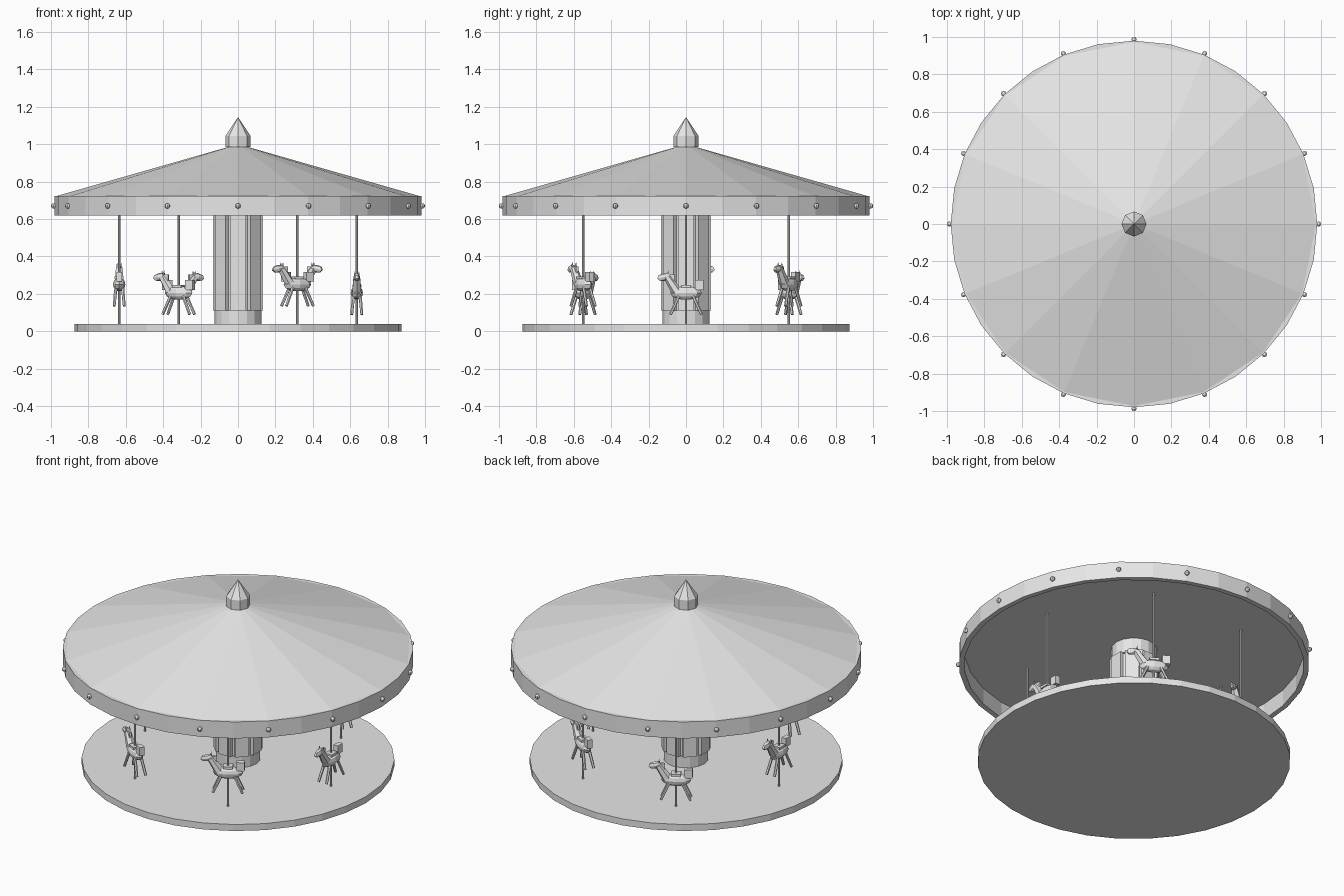
import bpy, bmesh
from math import cos, sin, pi, tau
from mathutils import Vector, Matrix

cube = bpy.data.objects.get("Cube")
if cube:
    bpy.data.objects.remove(cube, do_unlink=True)

# Single flat colour
grey = bpy.data.materials.new("plain light grey")
grey.use_nodes = True
grey.diffuse_color = (0.8, 0.8, 0.8, 1)
grey.node_tree.nodes["Principled BSDF"].inputs["Base Color"].default_value = (0.8, 0.8, 0.8, 1)


def finish(name, bm):
    bmesh.ops.recalc_face_normals(bm, faces=bm.faces)
    mesh = bpy.data.meshes.new(name)
    bm.to_mesh(mesh)
    bm.free()
    mesh.materials.append(grey)
    obj = bpy.data.objects.new(name, mesh)
    bpy.context.collection.objects.link(obj)
    return obj


def rod(bm, a, b, r1, r2, sides):
    """Tapered cylinder from point a to point b."""
    a, b = Vector(a), Vector(b)
    axis = b - a
    turn = axis.to_track_quat('Z', 'Y').to_matrix().to_4x4()
    bmesh.ops.create_cone(bm, cap_ends=True, segments=sides, radius1=r1, radius2=r2,
                          depth=axis.length, matrix=Matrix.Translation((a + b) / 2) @ turn)


def box(bm, centre, size, turn=Matrix()):
    bmesh.ops.create_cube(bm, size=1, matrix=turn @ Matrix.Translation(centre)
                          @ Matrix.Diagonal((*size, 1)))


def ball(bm, centre, size, tilt=0, sides=8, rings=6):
    bmesh.ops.create_uvsphere(bm, u_segments=sides, v_segments=rings, radius=1,
                              matrix=Matrix.Translation(centre) @ Matrix.Rotation(tilt, 4, 'Y')
                              @ Matrix.Diagonal((*size, 1)))


def upright(name, z0, z1, r1, r2, sides):
    bm = bmesh.new()
    rod(bm, (0, 0, z0), (0, 0, z1), r1, r2, sides)
    return finish(name, bm)


# Platform, centre column and roof
upright("platform", 0, 0.04, 0.875, 0.875, 32)
upright("column_foot", 0.04, 0.11, 0.125, 0.125, 16)
upright("column_core", 0.1, 0.7, 0.115, 0.115, 16)
upright("column_cap", 0.635, 0.72, 0.128, 0.128, 16)
upright("roof", 0.72, 1.0, 0.98, 0.0, 16)
upright("finial_base", 0.985, 1.045, 0.067, 0.067, 8)
upright("finial_tip", 1.045, 1.145, 0.067, 0.0, 8)

# Panels around the column
bm = bmesh.new()
for i in range(8):
    box(bm, (0.123, 0, 0.375), (0.02, 0.08, 0.53), Matrix.Rotation(i * tau / 8, 4, 'Z'))
finish("column_panels", bm)

# Rim band: a rectangular section spun round the axis
bm = bmesh.new()
section = [bm.verts.new((r, 0, z)) for r, z in
           ((0.95, 0.62), (0.98, 0.62), (0.98, 0.722), (0.95, 0.722))]
edges = [bm.edges.new((section[i], section[(i + 1) % 4])) for i in range(4)]
bmesh.ops.spin(bm, geom=section + edges, cent=(0, 0, 0), axis=(0, 0, 1),
               angle=tau, steps=32, use_merge=True)
bmesh.ops.remove_doubles(bm, verts=bm.verts, dist=0.0001)
finish("rim_band", bm)

# Light bulbs on the rim
bm = bmesh.new()
for i in range(16):
    a = i * tau / 16
    ball(bm, (0.986 * cos(a), 0.986 * sin(a), 0.67), (0.014, 0.014, 0.014))
finish("rim_bulbs", bm)


def horse_mesh():
    """Horse facing +x, origin at the middle of its body."""
    bm = bmesh.new()
    ball(bm, (0, 0, 0), (0.085, 0.033, 0.037))
    # Saddle and tail
    box(bm, (0, 0, 0.036), (0.055, 0.048, 0.014))
    box(bm, (-0.07, 0, 0.042), (0.046, 0.03, 0.052))
    # Neck, head and mane
    rod(bm, (0.05, 0, 0.008), (0.1, 0, 0.085), 0.028, 0.02, 6)
    ball(bm, (0.118, 0, 0.085), (0.042, 0.016, 0.021), 0.2, 6, 4)
    box(bm, (0.074, 0, 0.07), (0.024, 0.014, 0.055))
    for side in (-1, 1):
        # Ears and splayed legs
        rod(bm, (0.097, side * 0.01, 0.095), (0.095, side * 0.012, 0.12), 0.007, 0, 4)
        for end in (-1, 1):
            rod(bm, (end * 0.038, side * 0.018, -0.015),
                (end * 0.083, side * 0.027, -0.115), 0.009, 0.008, 6)
    return bm


# Six horses on poles, alternately low and high
for i in range(6):
    a = i * pi / 3
    x, y = 0.635 * cos(a), 0.635 * sin(a)
    horse = finish(f"horse_{i + 1}", horse_mesh())
    horse.location = (x, y, 0.205 + 0.045 * (i % 2))
    horse.rotation_euler.z = a - pi / 2
    bm = bmesh.new()
    rod(bm, (x, y, 0.04), (x, y, 0.72), 0.0065, 0.0065, 8)
    finish(f"pole_{i + 1}", bm)
